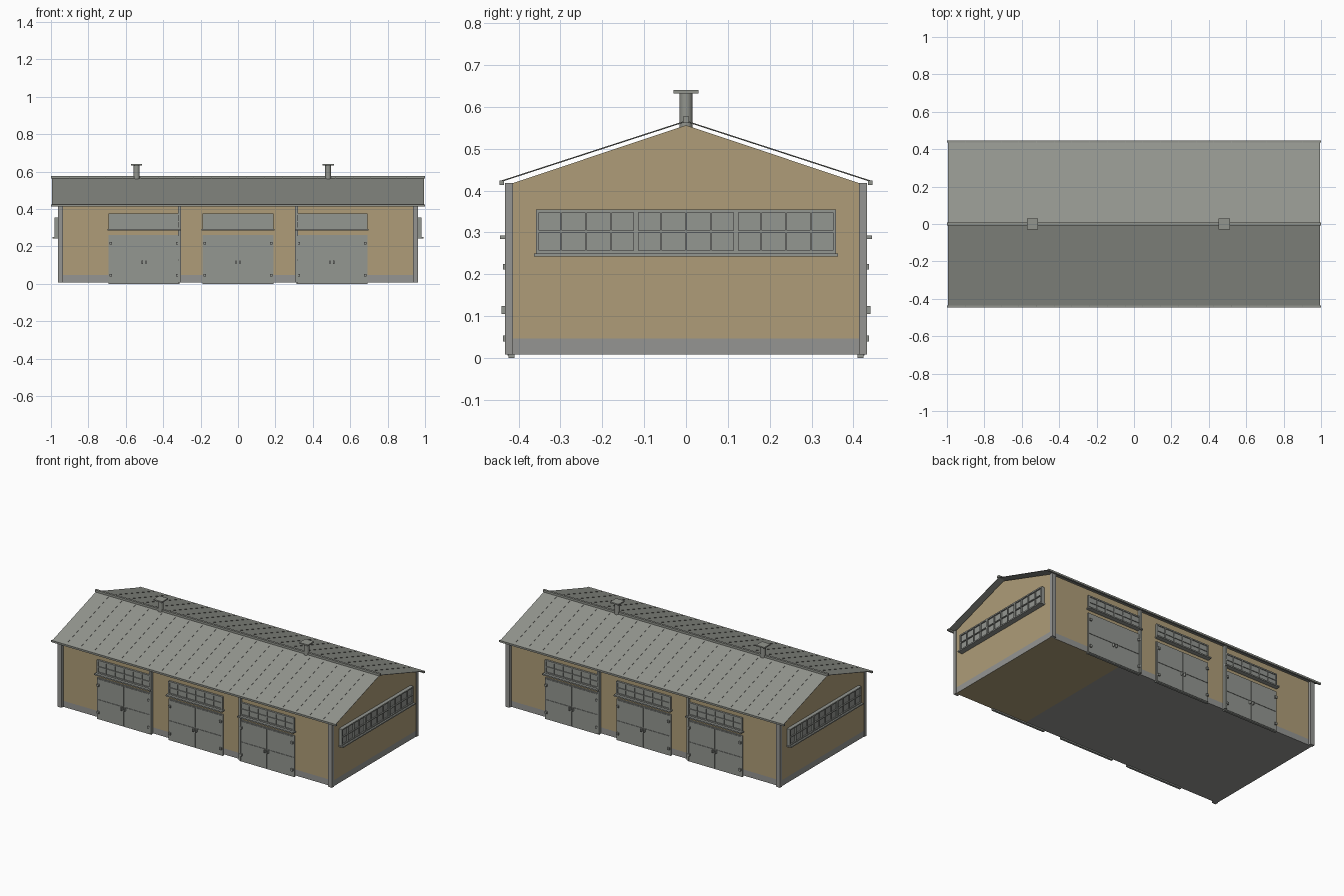
import bpy, bmesh, math
from mathutils import Matrix, Vector

if "Cube" in bpy.data.objects:
    bpy.data.objects.remove(bpy.data.objects["Cube"])


def material(name, rgb):
    m = bpy.data.materials.new(name)
    m.diffuse_color = (*rgb, 1)
    m.use_nodes = True
    m.node_tree.nodes["Principled BSDF"].inputs["Base Color"].default_value = m.diffuse_color
    return m


WALL = material("tan_wall", (0.425, 0.336, 0.188))
ROOF = material("roof_grey", (0.29, 0.30, 0.27))
CONCRETE = material("concrete_grey", (0.30, 0.302, 0.29))
DOOR = material("door_grey", (0.295, 0.308, 0.285))

HALF_TURN = Matrix.Rotation(math.pi, 4, 'Z')


def finish(name, bm, mat, both=False):
    """Turn a bmesh into an object; both adds a copy on the opposite side."""
    if both:
        copy = bmesh.ops.duplicate(bm, geom=bm.verts[:] + bm.edges[:] + bm.faces[:])
        verts = [g for g in copy["geom"] if isinstance(g, bmesh.types.BMVert)]
        bmesh.ops.transform(bm, matrix=HALF_TURN, verts=verts)
    bmesh.ops.recalc_face_normals(bm, faces=bm.faces)
    me = bpy.data.meshes.new(name)
    bm.to_mesh(me)
    bm.free()
    me.materials.append(mat)
    ob = bpy.data.objects.new(name, me)
    bpy.context.collection.objects.link(ob)
    return ob


def add_box(bm, x0, x1, y0, y1, z0, z1):
    size = Matrix.Diagonal((x1 - x0, y1 - y0, z1 - z0, 1))
    centre = Matrix.Translation(((x0 + x1) / 2, (y0 + y1) / 2, (z0 + z1) / 2))
    bmesh.ops.create_cube(bm, size=1, matrix=centre @ size)


def boxes(name, mat, items, both=False):
    bm = bmesh.new()
    for b in items:
        add_box(bm, *b)
    return finish(name, bm, mat, both)


def extrude_x(name, mat, profile, spans, both=False):
    """Sweep a (y, z) profile along x over each span."""
    bm = bmesh.new()
    for x0, x1 in spans:
        face = bm.faces.new([bm.verts.new((x0, y, z)) for y, z in profile])
        new = bmesh.ops.extrude_face_region(bm, geom=[face])["geom"]
        verts = [g for g in new if isinstance(g, bmesh.types.BMVert)]
        bmesh.ops.translate(bm, vec=(x1 - x0, 0, 0), verts=verts)
    return finish(name, bm, mat, both)


def cylinders(name, mat, items, sides):
    bm = bmesh.new()
    for x, y, z0, z1, r in items:
        bmesh.ops.create_cone(bm, cap_ends=True, segments=sides, radius1=r, radius2=r,
                              depth=z1 - z0,
                              matrix=Matrix.Translation((x, y, (z0 + z1) / 2)))
    return finish(name, bm, mat)


def window_bars(u0, u1, v0, v1, groups, cols, border, thick, thin):
    """Frame, mullion and muntin rectangles (u0, u1, v0, v1) with two pane rows."""
    bars = [(u0, u1, v0, v0 + border), (u0, u1, v1 - border, v1),
            (u0, u0 + border, v0, v1), (u1 - border, u1, v0, v1)]
    mid = (v0 + v1) / 2
    bars.append((u0, u1, mid - thin / 2, mid + thin / 2))
    total = groups * cols
    for i in range(1, total):
        u = u0 + (u1 - u0) * i / total
        w = thick if i % cols == 0 else thin
        bars.append((u - w / 2, u + w / 2, v0, v1))
    return bars


# Main walls with gable ends
WX, WY, BASE, PLINTH = 0.959, 0.416, 0.008, 0.046
walls = extrude_x("walls", WALL, [(-WY, BASE), (WY, BASE), (WY, 0.417),
                                  (0, 0.556), (-WY, 0.417)], [(-WX, WX)])

# Plinth and floor: cut bands in the walls, coloured by height and position
bm = bmesh.new()
bm.from_mesh(walls.data)
for co, no in (((0, 0, PLINTH), (0, 0, 1)), ((0.45, 0, 0), (1, 0, 0))):
    geom = bm.verts[:] + bm.edges[:] + bm.faces[:]
    bmesh.ops.bisect_plane(bm, geom=geom, plane_co=co, plane_no=no)
for f in bm.faces:
    c = f.calc_center_median()
    is_floor = f.normal.z < -0.5
    f.material_index = int(c.z < PLINTH and not (is_floor and c.x > 0.45))
bm.to_mesh(walls.data)
bm.free()
walls.data.materials.append(CONCRETE)

# Corner posts
boxes("corner_posts", CONCRETE,
      [(s - 0.014, s + 0.014, -0.433, -0.413, BASE, 0.418) for s in (-0.949, 0.949)], True)

# Thin roof sheets resting clear of the gables, with standing seams
EAVE, RIDGE = Vector((-0.44, 0.423)), Vector((0, 0.566))
UP = Vector((0, 0.002))
extrude_x("roof_sheets", ROOF, [EAVE - UP, RIDGE - UP, RIDGE, EAVE], [(-0.995, 0.995)], True)
PANELS = 21
seams = [-0.995 + 1.99 * i / PANELS for i in range(1, PANELS)]
extrude_x("roof_seams", ROOF, [EAVE, RIDGE, RIDGE + UP * 0.7, EAVE + UP * 0.7],
          [(x - 0.0015, x + 0.0015) for x in seams], True)
boxes("ridge_cap", ROOF, [(-1, 1, -0.007, 0.007, 0.563, 0.577)])
boxes("gutters", ROOF, [(-1, 1, -0.446, -0.435, 0.413, 0.424)], True)

# Roof vents
VENTS = (-0.542, 0.482)
vent = cylinders("vent_shafts", ROOF, [(x, 0, 0.55, 0.634, 0.016) for x in VENTS], 16)
for p in vent.data.polygons:
    p.use_smooth = abs(p.normal.z) < 0.5
boxes("vent_caps", ROOF, [(x - 0.03, x + 0.03, -0.03, 0.03, 0.632, 0.64) for x in VENTS])

# Downpipes between the bays
boxes("downpipes", DOOR,
      [(x - 0.007, x + 0.007, -0.433, -0.414, BASE, 0.417) for x in (-0.313, 0.313)], True)

# Three double doors on each long side, with a transom window above each
backs, panels, hardware, bars, panes, sills = [], [], [], [], [], []
HW = 0.19
for c in (-0.502, 0, 0.502):
    backs.append((c - HW, c + HW, -0.424, -0.41, 0.0, 0.262))
    for s in (-1, 1):
        xa, xb = sorted((c + s * 0.002, c + s * (HW - 0.004)))
        for z0, z1 in ((0.006, 0.125), (0.129, 0.256)):
            panels.append((xa, xb, -0.427, -0.423, z0, z1))
        # hinges near the outer edges, a handle beside the middle
        xh = c + s * (HW - 0.012)
        for z in (0.046, 0.218):
            hardware.append((xh - 0.007, xh + 0.007, -0.437, -0.426, z - 0.007, z + 0.007))
        xk = c + s * 0.01
        hardware.append((xk - 0.003, xk + 0.003, -0.441, -0.426, 0.105, 0.124))
    for u0, u1, v0, v1 in window_bars(c - HW, c + HW, 0.292, 0.375, 1, 6, 0.008, 0.005, 0.005):
        bars.append((u0, u1, -0.428, -0.414, v0, v1))
    panes.append((c - HW + 0.003, c + HW - 0.003, -0.423, -0.41, 0.295, 0.372))
    sills.append((c - HW - 0.006, c + HW + 0.006, -0.445, -0.414, 0.284, 0.292))
boxes("door_backs", DOOR, backs, True)
boxes("door_panels", DOOR, panels, True)
boxes("door_hardware", DOOR, hardware, True)
boxes("transom_frames", DOOR, bars, True)
boxes("transom_glass", DOOR, panes, True)
boxes("transom_sills", DOOR, sills, True)

# Long ribbon window in each gable
gable = window_bars(-0.359, 0.359, 0.249, 0.355, 3, 4, 0.008, 0.012, 0.005)
boxes("gable_window_frames", DOOR, [(0.95, 0.982, a, b, c, d) for a, b, c, d in gable], True)
boxes("gable_window_glass", DOOR, [(0.95, 0.974, -0.356, 0.356, 0.252, 0.352)], True)
boxes("gable_window_sills", DOOR, [(0.95, 0.992, -0.363, 0.363, 0.242, 0.25)], True)
